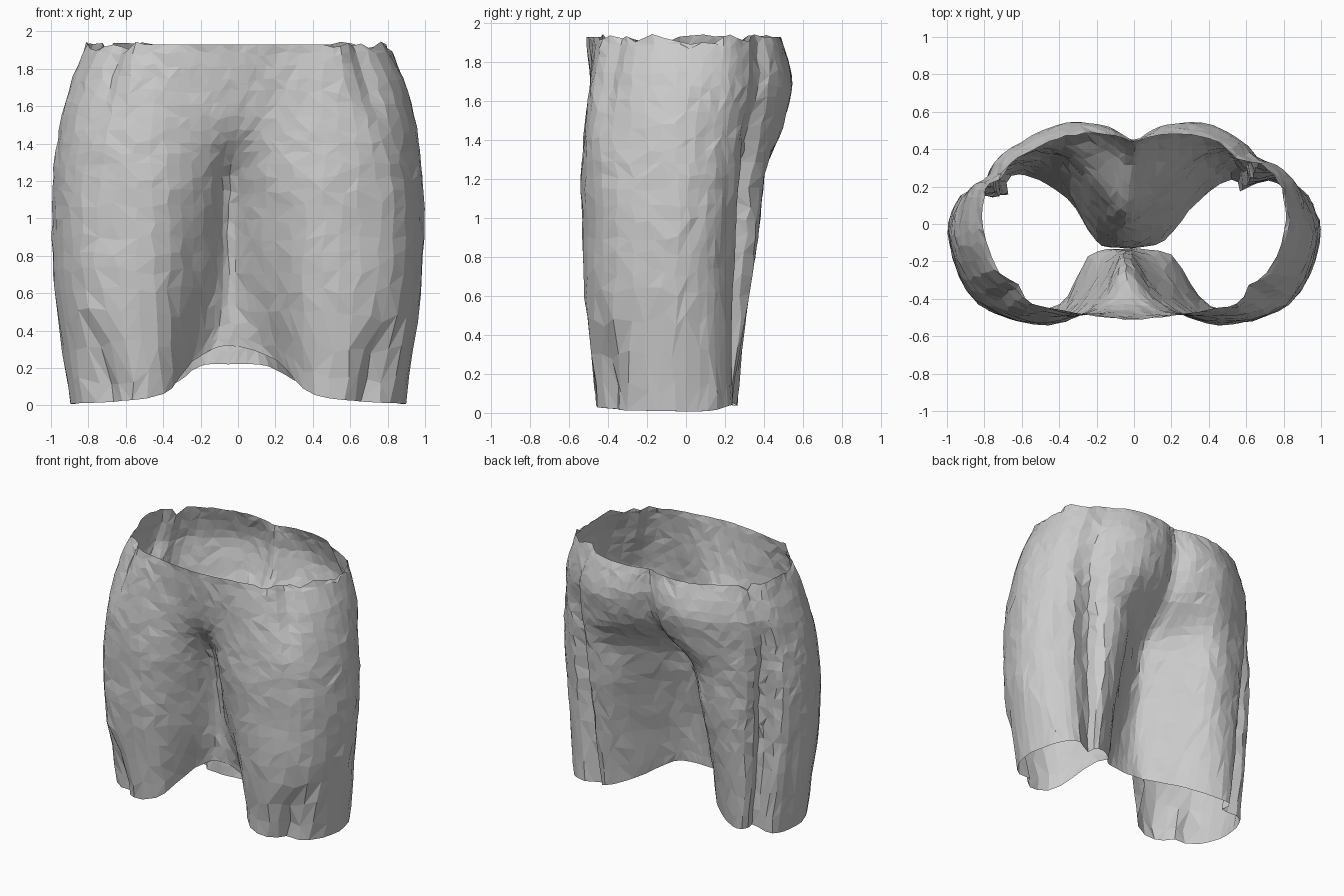
import bpy, bmesh, random
from math import exp
from mathutils import Vector

if "Cube" in bpy.data.objects:
    bpy.data.objects.remove(bpy.data.objects["Cube"])

random.seed(4)

# Half cross-sections, front centre -> side -> back centre (x, y), from waist to hem
WAIST = [(0, -.51), (.2, -.49), (.45, -.45), (.64, -.38), (.79, -.1), (.8, .14), (.72, .29), (.5, .42), (.3, .48), (.1, .47), (0, .44)]
HIP = [(0, -.49), (.2, -.48), (.45, -.49), (.72, -.42), (.89, -.12), (.88, .14), (.79, .29), (.6, .44), (.36, .54), (.14, .52), (0, .44)]
SEAT = [(0, -.42), (.19, -.46), (.46, -.52), (.77, -.44), (.95, -.13), (.93, .1), (.83, .25), (.63, .4), (.36, .49), (.14, .43), (0, .34)]
UNDER = [(0, -.25), (.17, -.42), (.46, -.54), (.82, -.43), (.98, -.11), (.95, .11), (.82, .25), (.63, .37), (.38, .39), (.14, .19), (0, .07)]
THIGH = [(0, -.17), (.16, -.35), (.45, -.53), (.84, -.42), (.99, -.1), (.95, .11), (.81, .23), (.62, .35), (.39, .35), (.16, .09), (0, -.02)]
KNEE = [(0, -.14), (.17, -.27), (.44, -.51), (.81, -.43), (.97, -.12), (.92, .11), (.79, .22), (.6, .32), (.39, .26), (.17, -.01), (0, -.1)]
HEM = [(0, -.135), (.22, -.17), (.4, -.43), (.72, -.43), (.89, -.13), (.86, .12), (.74, .23), (.57, .26), (.35, .13), (.18, -.09), (0, -.13)]
HEM_Z = [.32, .24, .06, .02, .01, .01, .04, .04, .11, .21, .22]
HEIGHTS = [1.93, 1.7, 1.45, 1.22, .93, .58]
SHIFTS = [0, 0, -.01, -.04, -.05, -.05]


def catmull(pts, t):
    """Point on an open smooth curve through pts, t in 0..1."""
    n = len(pts) - 1
    i = min(int(t * n), n - 1)
    u = t * n - i
    a, b, c, d = (pts[max(0, min(n, i + k))] for k in (-1, 0, 1, 2))
    return .5 * (2 * b + (c - a) * u + (2 * a - 5 * b + 4 * c - d) * u * u
                 + (3 * b - a - 3 * c + d) * u ** 3)


def section(profile, zs, shift):
    """Full closed section from a half profile; the crotch line leans to one side."""
    half = [Vector((x, y, z)) for (x, y), z in zip(profile, zs)]
    loop = half + [Vector((-p.x, p.y, p.z)) for p in half[-2:0:-1]]
    for p in loop:
        p.x += shift * exp(-(p.x / .2) ** 2)
    return loop


def ramp(z, lo, hi):
    return max(0, min(1, (z - lo) / (hi - lo)))


def pucker(p, k):
    """Push the cloth inward along the four lengthwise seams."""
    back = .11 - .07 * ramp(p.z, 1.1, 1.6)
    front = .1 * ramp(p.z, .5, .2) + .06 * ramp(p.z, 1.4, 1.7)
    axis = Vector((.45 if p.x > 0 else -.45, -.08, p.z))
    push = sum(d * exp(-((k - seam) / .3) ** 2)
               for seam, d in ((6.7, back), (14.1, back), (3, front), (17, front)))
    return p + (axis - p).normalized() * push


rings = [section(p, [z] * 11, s) for p, z, s in
         zip((WAIST, HIP, SEAT, UNDER, THIGH, KNEE), HEIGHTS, SHIFTS)]
rings.append(section(HEM, HEM_Z, -.05))

# Shorts body: lofted cloth with creases and faceted irregularity
AROUND, DOWN = 80, 22
bm = bmesh.new()
grid = []
for r in range(DOWN + 1):
    row = []
    for c in range(AROUND):
        edge = r in (0, DOWN)
        # scatter the samples along the surface so the facets look irregular
        t = r / DOWN + (0 if edge else random.uniform(-.25, .25) / DOWN)
        k = 20 * (c + random.uniform(-.2, .2)) / AROUND
        keys = [catmull([ring[i] for ring in rings], t) for i in range(20)]
        loop = keys[-3:] + keys + keys[:4]
        p = pucker(catmull(loop, (3 + k) / (len(loop) - 1)), k)
        p.x += random.uniform(-.005, .005)
        p.y += random.uniform(-.005, .005)
        # rumpled waist sides
        if r == 0 and abs(p.x) > .5:
            p.z += random.uniform(-.04, .015)
        p.z = max(p.z, 0)
        row.append(bm.verts.new(p))
    grid.append(row)

for r in range(DOWN):
    for c in range(AROUND):
        d = (c + 1) % AROUND
        a, b, e, f = grid[r][c], grid[r + 1][c], grid[r + 1][d], grid[r][d]
        if random.random() < .5:
            bm.faces.new((a, b, e))
            bm.faces.new((a, e, f))
        else:
            bm.faces.new((a, b, f))
            bm.faces.new((b, e, f))

mesh = bpy.data.meshes.new("shorts_body")
bm.to_mesh(mesh)
bm.free()
shorts = bpy.data.objects.new("shorts_body", mesh)
bpy.context.collection.objects.link(shorts)
